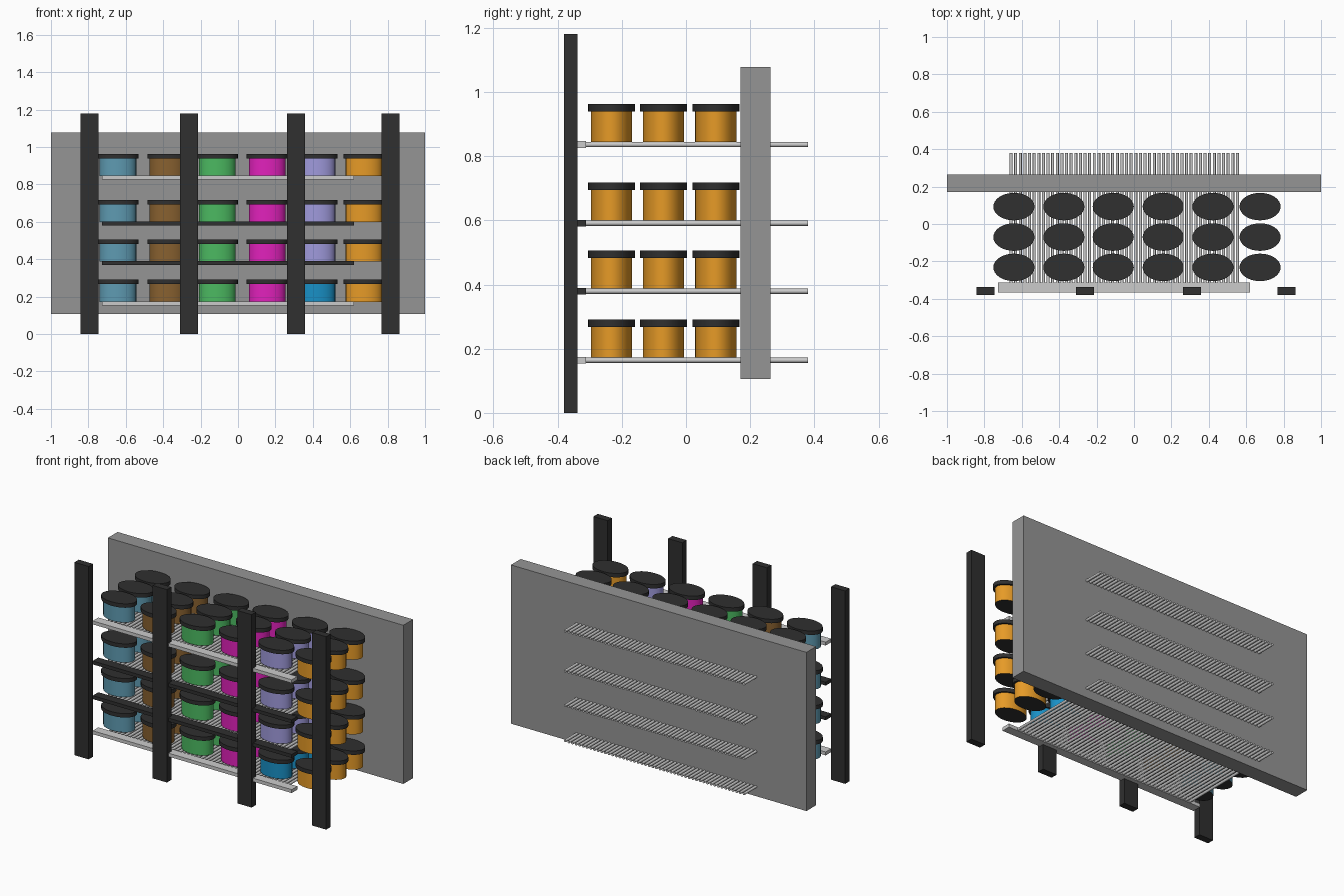
import bpy, bmesh, math
from mathutils import Matrix

if "Cube" in bpy.data.objects:
    bpy.data.objects.remove(bpy.data.objects["Cube"])


def material(name, srgb):
    m = bpy.data.materials.new(name)
    m.diffuse_color = [c ** 2.2 for c in srgb] + [1.0]
    m.use_nodes = True
    m.node_tree.nodes["Principled BSDF"].inputs["Base Color"].default_value = m.diffuse_color
    return m


def add(name, mesh, loc=(0, 0, 0)):
    ob = bpy.data.objects.new(name, mesh)
    ob.location = loc
    bpy.context.collection.objects.link(ob)
    return ob


def box(name, x0, x1, y0, y1, z0, z1, mat=None):
    bm = bmesh.new()
    bmesh.ops.create_cube(bm, size=1, matrix=Matrix.Diagonal((x1 - x0, y1 - y0, z1 - z0, 1)))
    me = bpy.data.meshes.new(name)
    bm.to_mesh(me)
    bm.free()
    if mat:
        me.materials.append(mat)
    return add(name, me, ((x0 + x1) / 2, (y0 + y1) / 2, (z0 + z1) / 2))


def cylinder_mesh(name, rx, ry, z0, z1, mats=(), sides=32, axis_y=False):
    bm = bmesh.new()
    mat = Matrix.Translation((0, 0, (z0 + z1) / 2)) @ Matrix.Diagonal((rx, ry, z1 - z0, 1))
    if axis_y:
        mat = Matrix.Rotation(-math.pi / 2, 4, 'X') @ mat
    bmesh.ops.create_cone(bm, cap_ends=True, segments=sides, radius1=1, radius2=1,
                          depth=1, matrix=mat)
    bm.normal_update()
    for f in bm.faces:
        f.smooth = True
        # dark underside
        if len(mats) > 1 and f.normal.z < -0.9:
            f.material_index = 1
    me = bpy.data.meshes.new(name)
    bm.to_mesh(me)
    bm.free()
    me.set_sharp_from_angle(angle=math.radians(40))
    for m in mats:
        me.materials.append(m)
    return me


dark = material("dark", (0.20, 0.20, 0.20))
panel_grey = material("panel_grey", (0.58, 0.58, 0.58))

# back panel and front posts
box("back_panel", -1, 1, 0.17, 0.264, 0.106, 1.077, panel_grey)
for x in (-0.793, -0.263, 0.31, 0.815):
    box("front_post", x - 0.048, x + 0.048, -0.38, -0.338, 0, 1.18, dark)

# jar meshes, one colour per column
columns = [
    (-0.642, "blue_grey", (0.37, 0.60, 0.69)),
    (-0.375, "brown", (0.53, 0.38, 0.20)),
    (-0.111, "green", (0.30, 0.72, 0.38)),
    (0.156, "magenta", (0.88, 0.15, 0.73)),
    (0.422, "lavender", (0.62, 0.60, 0.86)),
    (0.674, "orange", (0.90, 0.60, 0.17)),
]


def jar_mesh(name, rgb):
    return cylinder_mesh("jar_" + name, 0.098, 0.0645, 0, 0.096, (material(name, rgb), dark))


bodies = [(x, jar_mesh(n, c)) for x, n, c in columns]
blue_body = jar_mesh("blue", (0.12, 0.56, 0.77))
lid = cylinder_mesh("jar_lid", 0.11, 0.0735, 0.095, 0.119, (dark,))
rod = cylinder_mesh("shelf_rods", 0.008, 0.008, -0.33, 0.38, sides=12, axis_y=True)

# shelves: front rail, row of rods, jars
ROWS = (-0.232, -0.07, 0.093)
for level, z in enumerate((0.164, 0.379, 0.591, 0.836)):
    box("shelf_rail", -0.727, 0.62, -0.366, -0.312, z - 0.0105, z + 0.0105,
        dark if level in (1, 2) else None)
    rods = add("shelf_rods", rod, (-0.657, 0, z))
    arr = rods.modifiers.new("row", 'ARRAY')
    arr.count = 50
    arr.use_relative_offset = False
    arr.use_constant_offset = True
    arr.constant_offset_displace = (1.21 / 49, 0, 0)
    for i, (x, body) in enumerate(bodies):
        if level == 0 and i == 4:
            body = blue_body
        for y in ROWS:
            add("jar_body", body, (x, y, z + 0.008))
            add("jar_lid", lid, (x, y, z + 0.008))
